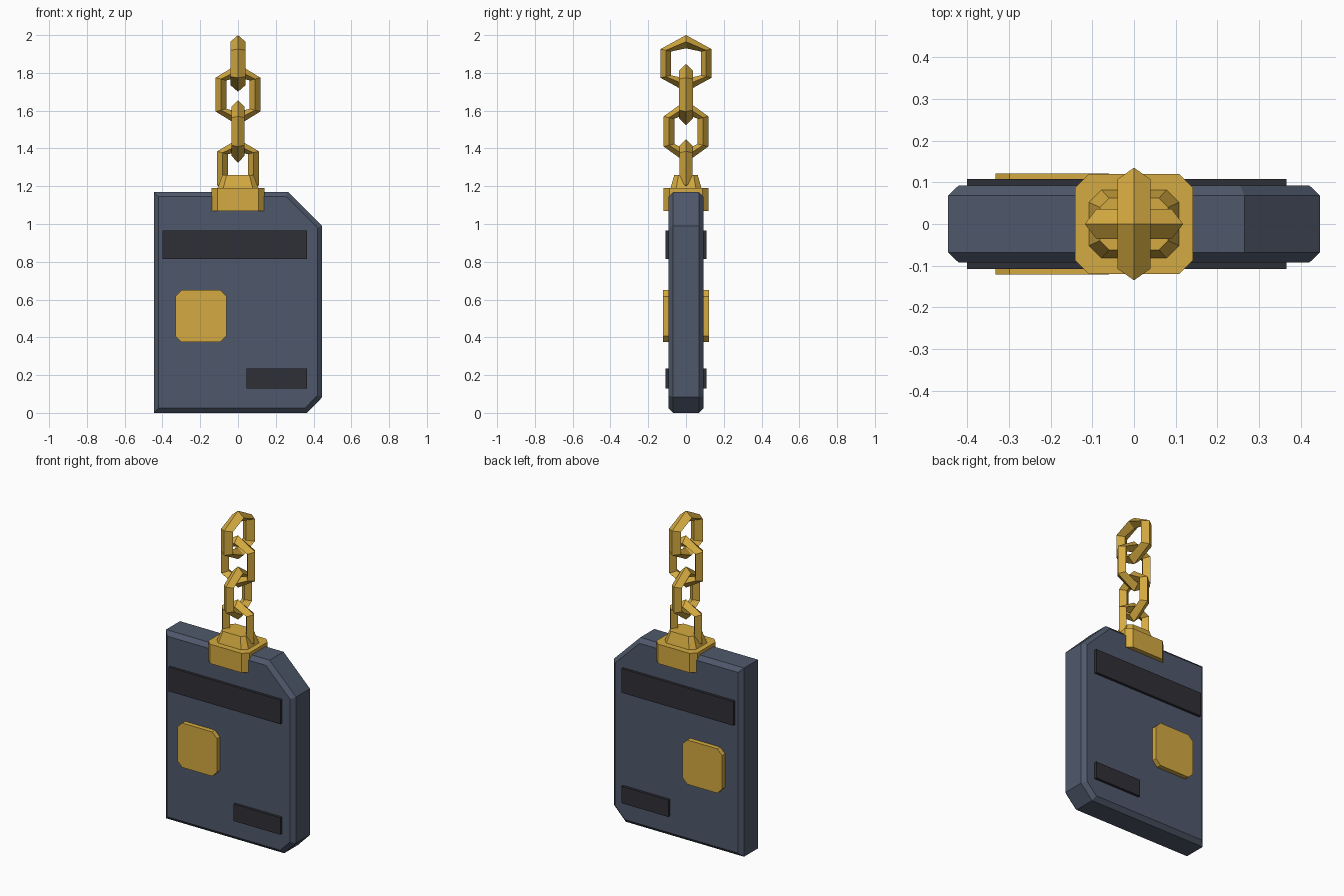
import bpy
import bmesh
from mathutils import Vector

cube = bpy.data.objects.get("Cube")
if cube:
    bpy.data.objects.remove(cube, do_unlink=True)


def material(name, rgb):
    m = bpy.data.materials.new(name)
    m.use_nodes = True
    m.diffuse_color = (*rgb, 1)
    m.node_tree.nodes["Principled BSDF"].inputs["Base Color"].default_value = (*rgb, 1)
    return m


slate = material("slate blue", (0.078, 0.098, 0.147))
charcoal = material("charcoal", (0.028, 0.028, 0.038))
gold = material("gold", (0.66, 0.40, 0.052))


def loft(name, rings, mat, closed=False, twists=()):
    """Join equal rings of points; cap the ends, or close the loop."""
    bm = bmesh.new()
    loops = [[bm.verts.new(p) for p in ring] for ring in rings]
    n = len(loops[0])
    shift = 0
    for i in range(len(loops) if closed else len(loops) - 1):
        a, b = loops[i], loops[(i + 1) % len(loops)]
        step = 1 if i in twists else 0
        for k in range(n):
            j, m = (k + shift) % n, (k + 1 + shift) % n
            bm.faces.new((a[j], a[m], b[(m + step) % n], b[(j + step) % n]))
    if not closed:
        bm.faces.new(loops[0])
        bm.faces.new(loops[-1])
    bmesh.ops.recalc_face_normals(bm, faces=bm.faces)
    mesh = bpy.data.meshes.new(name)
    bm.to_mesh(mesh)
    bm.free()
    mesh.materials.append(mat)
    obj = bpy.data.objects.new(name, mesh)
    bpy.context.collection.objects.link(obj)
    return obj


def inset(points, d):
    """Mitred inward offset of a counter-clockwise convex outline."""
    pts = [Vector(p) for p in points]
    out = []
    for i, p in enumerate(pts):
        e1 = (p - pts[i - 1]).normalized()
        e2 = (pts[(i + 1) % len(pts)] - p).normalized()
        n1, n2 = Vector((-e1.y, e1.x)), Vector((-e2.y, e2.x))
        out.append(p + (n1 + n2) * d / (1 + n1.dot(n2)))
    return out


def chamfered(x0, x1, y0, y1, c):
    return [(x0 + c, y0), (x1 - c, y0), (x1, y0 + c), (x1, y1 - c),
            (x1 - c, y1), (x0 + c, y1), (x0, y1 - c), (x0, y0 + c)]


def upright(outline, y):
    return [(p[0], y, p[1]) for p in outline]


def flat(outline, z):
    return [(p[0], p[1], z) for p in outline]


# Card body with two clipped corners and bevelled rims
outline = [(-0.446, 0), (0.365, 0), (0.446, 0.083), (0.446, 0.99),
           (0.265, 1.17), (-0.446, 1.17)]
rim = inset(outline, 0.025)
loft("card_body", [upright(rim, -0.092), upright(outline, -0.068),
                   upright(outline, 0.068), upright(rim, 0.092)], slate)

# Raised strips and chip on both faces
for side, label in ((-1, "front"), (1, "back")):
    for name, x0, z0, z1 in (("wide_strip", -0.40, 0.815, 0.965),
                             ("short_strip", 0.045, 0.13, 0.235)):
        bar = [(x0, z0), (0.366, z0), (0.366, z1), (x0, z1)]
        loft(f"{label}_{name}", [upright(bar, side * 0.08), upright(bar, side * 0.108)], charcoal)
    chip = chamfered(-0.332, -0.06, 0.375, 0.65, 0.033)
    loft(f"{label}_chip", [upright(chip, side * 0.08), upright(chip, side * 0.121)], gold)

# Clasp gripping the top edge, with a tapered collar
grip = chamfered(-0.141, 0.141, -0.12, 0.12, 0.032)
loft("clasp_base", [flat(grip, 1.07), flat(grip, 1.19)], gold)
loft("clasp_collar", [flat(chamfered(-0.108, 0.108, -0.082, 0.082, 0.03), 1.19),
                      flat(chamfered(-0.082, 0.082, -0.062, 0.062, 0.022), 1.26)], gold)


# Six-sided chain links with a diamond section, alternating direction
def chain_link(name, zc, width, corner, tip, depth, across, twists=()):
    rings = []
    for u, v in ((1, -1), (1, 1), (0, 2), (-1, 1), (-1, -1), (0, -2)):
        sv = 1 if v > 0 else -1
        high = tip if u == 0 else corner
        outer = Vector((u * width, sv * high))
        inner = Vector((u * (width - 0.056), sv * (tip - 0.07 if u == 0 else corner * 0.83)))
        mid = (outer + inner) / 2
        section = [(outer, 0), (mid, depth), (inner, 0), (mid, -depth)]
        rings.append([(p.x, d, zc + p.y) if across else (d, p.x, zc + p.y)
                      for p, d in section])
    if twists:
        # two quarter turns leave the section half turned after the apex
        return loft(name, rings, gold, True, twists)
    return loft(name, rings, gold, True)


chain_link("chain_link_1", 1.295, 0.11, 0.09, 0.155, 0.034, True)
chain_link("chain_link_2", 1.49, 0.118, 0.08, 0.165, 0.034, False)
chain_link("chain_link_3", 1.685, 0.118, 0.09, 0.162, 0.036, True)
chain_link("chain_link_4", 1.85, 0.135, 0.076, 0.15, 0.04, False)
